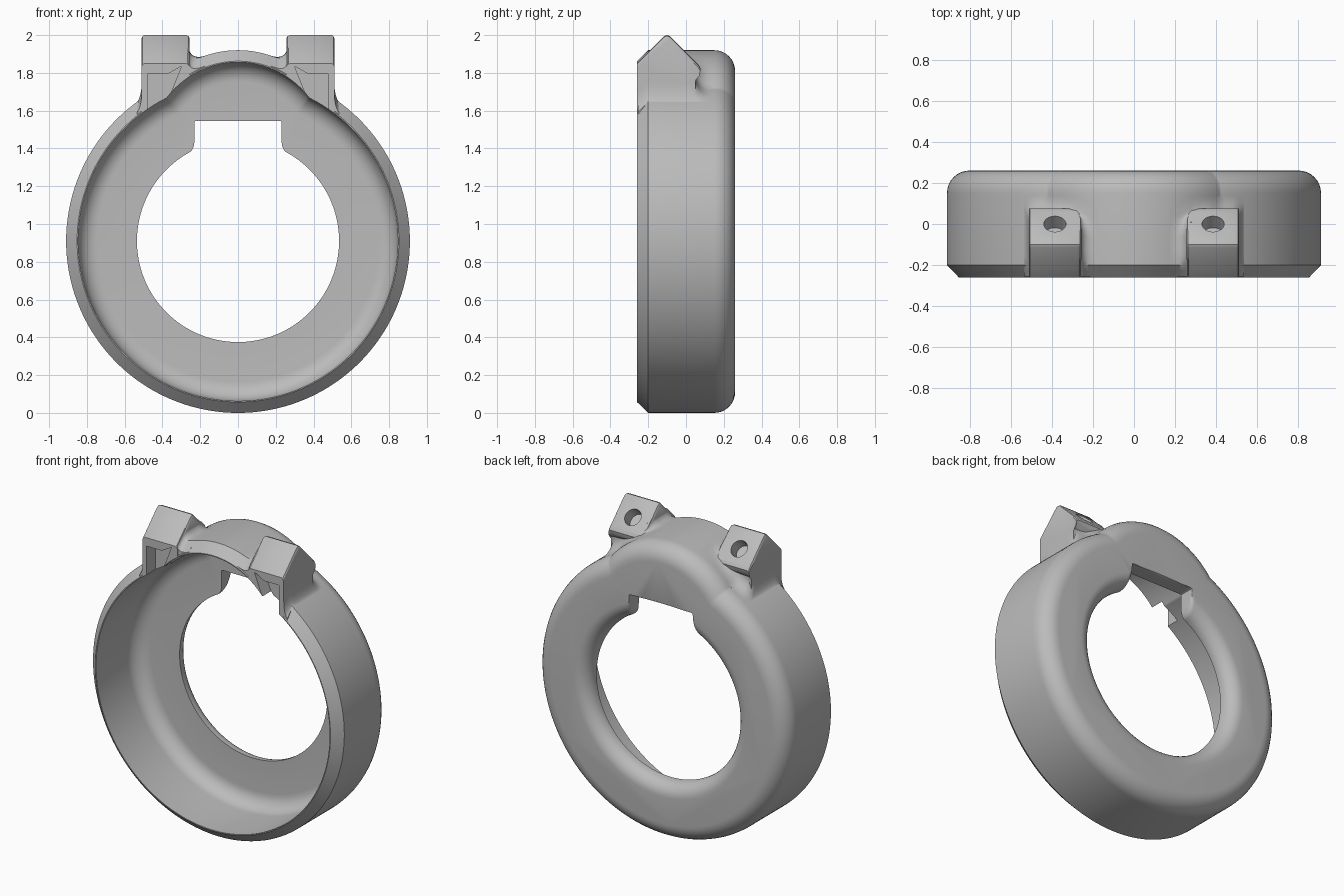
import bpy, bmesh
from math import sin, cos, pi, sqrt, radians
from mathutils import Vector, Matrix

cube = bpy.data.objects.get("Cube")
if cube:
    bpy.data.objects.remove(cube, do_unlink=True)

R = 0.91            # ring radius, also the height of its centre
LOBE_R, LOBE_C = 0.535, 0.475
HOLE_R = 0.535
COVE = 0.085        # fillet between clamp blocks and ring
STEPS = 720

grey = bpy.data.materials.new("plain grey")
grey.use_nodes = True
grey.diffuse_color = (0.5, 0.5, 0.5, 1)
grey.node_tree.nodes["Principled BSDF"].inputs["Base Color"].default_value = (0.5, 0.5, 0.5, 1)


def make_object(name, bm):
    bmesh.ops.recalc_face_normals(bm, faces=bm.faces)
    mesh = bpy.data.meshes.new(name)
    bm.to_mesh(mesh)
    bm.free()
    mesh.materials.append(grey)
    obj = bpy.data.objects.new(name, mesh)
    bpy.context.collection.objects.link(obj)
    return obj


def loft(name, rings):
    """Closed solid through a list of equal-length point rings."""
    bm = bmesh.new()
    loops = [[bm.verts.new(p) for p in ring] for ring in rings]
    count = len(loops[0])
    for a, b in zip(loops, loops[1:]):
        for i in range(count):
            j = (i + 1) % count
            bm.faces.new((a[i], a[j], b[j], b[i]))
    bm.faces.new(loops[0])
    bm.faces.new(loops[-1])
    return make_object(name, bm)


def body_radius(t, d):
    """Ring with a round lobe on top, offset inwards by d."""
    r, lobe = R - d, LOBE_R - d
    disc = lobe ** 2 - (LOBE_C * sin(t)) ** 2
    return max(r, LOBE_C * cos(t) + sqrt(disc)) if disc > 0 else r


def hole_radius(t, d):
    """Round opening offset outwards by d, with a square notch on top."""
    r, notch = HOLE_R + d, 0
    if cos(t) > 0.01:
        notch = min(0.23 / max(abs(sin(t)), 1e-6), 0.635 / cos(t))
    blend = max(0.06 - abs(r - notch), 0) / 0.06
    return max(r, notch) + blend ** 2 * 0.015


def ring(y, d, radius):
    pts = []
    for i in range(STEPS):
        t = 2 * pi * i / STEPS
        r = radius(t, d)
        pts.append(Vector((r * sin(t), y, R + r * cos(t))))
    return pts


def arc(n=8):
    return [i * pi / 2 / n for i in range(n + 1)]


def top_height(x):
    """Height of the body's outer surface above x."""
    lobe = R + LOBE_C + sqrt(max(LOBE_R ** 2 - x ** 2, 0))
    return max(R + sqrt(R ** 2 - x ** 2), lobe)


def skirt_ring(side, spread, rise):
    """Rounded footprint around a block, resting on the body surface."""
    x0, x1, y1 = 0.26 - spread, 0.51 + spread * 0.3, 0.05 + spread
    r = 0.03 + spread
    r2 = 0.03 + spread * 0.3
    pts = [(x0, -0.255 + (y1 - r + 0.255) * i / 10) for i in range(10)]
    pts += [(x0 + r - r * cos(a), y1 - r + r * sin(a)) for a in arc()]
    pts += [(x0 + r + (x1 - r2 - x0 - r) * i / 10, y1) for i in range(1, 10)]
    pts += [(x1 - r2 + r2 * sin(a), y1 - r2 + r2 * cos(a)) for a in arc()]
    pts += [(x1, y1 - r2 - (y1 - r2 + 0.255) * i / 10) for i in range(1, 11)]
    out = []
    for x, y in pts:
        surface = top_height(x) - max(-0.2 - y, 0)
        room = min(2.11 + y, 1.91 - min(y, 0.06)) - surface
        limit = min(max(room, 0.012), COVE)
        out.append(Vector((side * x, y, surface + rise * limit)))
    return out


def combine(target, other, operation):
    mod = target.modifiers.new(operation, "BOOLEAN")
    mod.object, mod.operation, mod.solver = other, operation, "EXACT"
    bpy.context.view_layer.objects.active = target
    bpy.ops.object.modifier_apply(modifier=mod.name)
    bpy.data.objects.remove(other, do_unlink=True)


# Outer body: front chamfer, straight wall, rounded back edge
outer = [(-0.26, 0.058), (-0.2, 0)]
outer += [(0.15 + 0.11 * sin(a), 0.11 - 0.11 * cos(a)) for a in arc()]
housing = loft("ring_housing", [ring(y, d, body_radius) for y, d in outer])

# Clamp blocks: a tilted square section, with a coved skirt onto the ring
section = [(-0.26, 1.55), (-0.26, 1.85), (-0.115, 1.995), (-0.1, 2.0), (-0.085, 1.995),
           (0.065, 1.845), (0.076, 1.825), (0.07, 1.8), (0.05, 1.775), (0.05, 1.55)]
slices = [(0.256, 0.018), (0.262, 0.006), (0.275, 0), (0.495, 0), (0.505, 0.005), (0.51, 0.016)]
for side in (-1, 1):
    block = loft("clamp_block", [
        [Vector((side * x, y, z - drop if z > 1.6 else z)) for y, z in section]
        for x, drop in slices])
    combine(housing, block, "UNION")
    skirt = loft("block_skirt", [skirt_ring(side, COVE, -0.4)] + [
        skirt_ring(side, COVE * (1 - sin(a)), 1 - cos(a)) for a in arc()])
    combine(housing, skirt, "UNION")

# Cavity and the notched opening with its rounded back rim
cavity = [(-0.3, 0.064), (0.06, 0.064)]
cavity += [(0.06 + 0.1 * sin(a), 0.164 - 0.1 * cos(a)) for a in arc()[1:]]
rim = [(0.16, 0)] + [(0.17 + 0.09 * sin(a), 0.09 - 0.09 * cos(a)) for a in arc()]
rim += [(0.3, 0.09)]
core = loft("cavity_cutter", [ring(y, d, body_radius) for y, d in cavity]
            + [ring(y, d, hole_radius) for y, d in rim])
combine(housing, core, "DIFFERENCE")

# Front recess and slanted screw hole in each block
recess = [(0.48, 1.795), (0.37, 1.795), (0.3, 1.835), (0.345, 1.72), (0.4, 1.6), (0.48, 1.5)]
for side in (-1, 1):
    cutter = loft("recess_cutter", [[Vector((side * x, y, z)) for x, z in recess]
                                    for y in (-0.3, -0.17)])
    combine(housing, cutter, "DIFFERENCE")
    bm = bmesh.new()
    bmesh.ops.create_cone(bm, cap_ends=True, segments=32, radius1=0.054, radius2=0.054,
                          depth=0.16,
                          matrix=Matrix.Translation((side * 0.385, 0, 1.91))
                          @ Matrix.Rotation(radians(-45), 4, "X"))
    combine(housing, make_object("screw_cutter", bm), "DIFFERENCE")

# Smooth surfaces with crisp edges
bpy.ops.object.select_all(action="DESELECT")
housing.select_set(True)
bpy.context.view_layer.objects.active = housing
bpy.ops.object.shade_smooth_by_angle(angle=radians(30))
